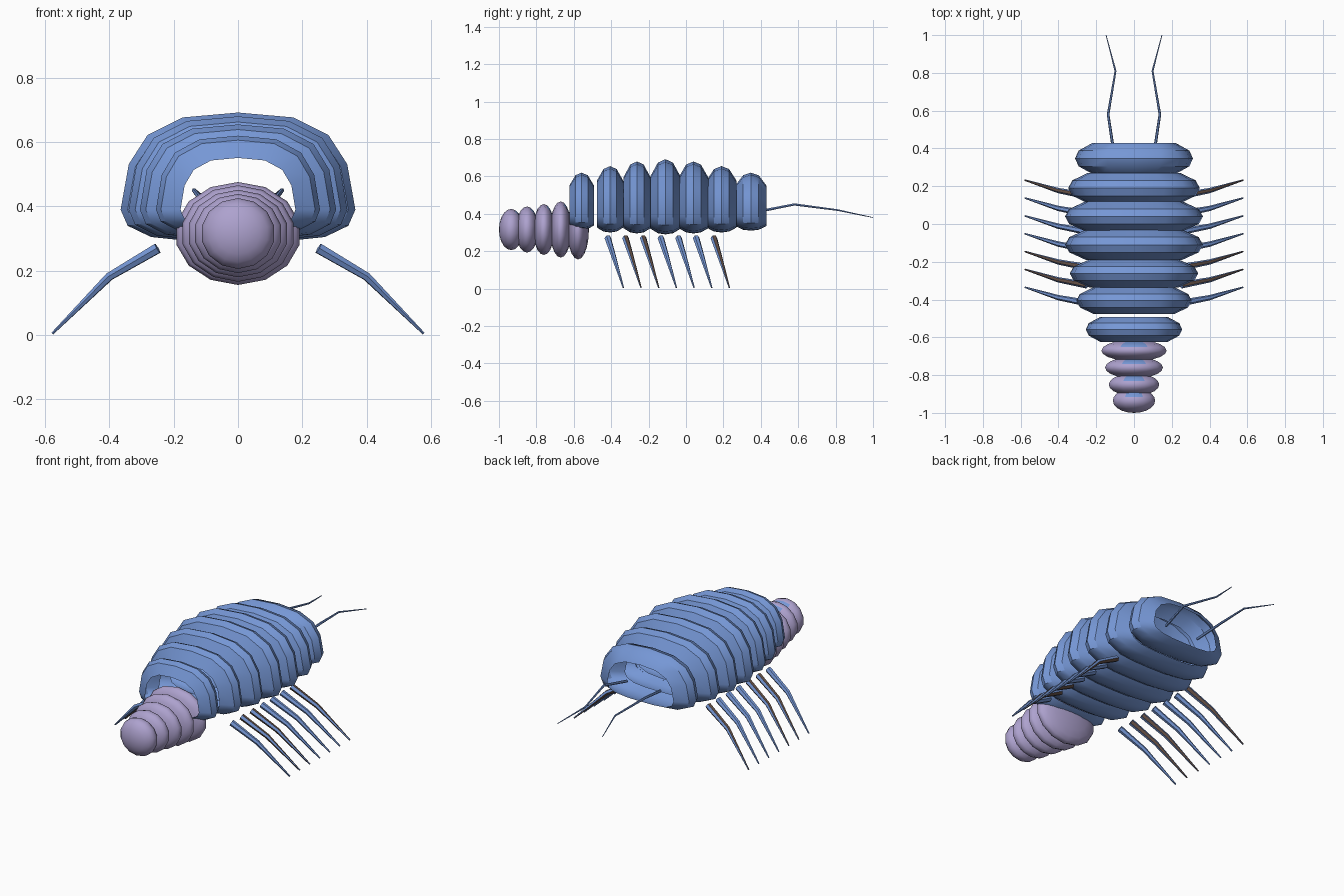
import bpy, bmesh, math
from mathutils import Vector, Matrix

cube = bpy.data.objects.get("Cube")
if cube:
    bpy.data.objects.remove(cube, do_unlink=True)


def material(name, rgb):
    m = bpy.data.materials.new(name)
    m.use_nodes = True
    m.diffuse_color = (*rgb, 1)
    m.node_tree.nodes["Principled BSDF"].inputs["Base Color"].default_value = (*rgb, 1)
    return m


BLUE = material("shell blue", (0.18, 0.31, 0.67))
LILAC = material("soft lilac", (0.42, 0.36, 0.62))
BROWN = material("dull brown", (0.13, 0.08, 0.06))


def finish(name, bm, mats, angle=35):
    bmesh.ops.recalc_face_normals(bm, faces=bm.faces)
    mesh = bpy.data.meshes.new(name)
    bm.to_mesh(mesh)
    bm.free()
    for m in mats:
        mesh.materials.append(m)
    for p in mesh.polygons:
        p.use_smooth = True
    mesh.set_sharp_from_angle(angle=math.radians(angle))
    obj = bpy.data.objects.new(name, mesh)
    bpy.context.collection.objects.link(obj)
    return obj


def loft(rings, caps=False):
    """Skin a row of closed rings that share a vertex count."""
    bm = bmesh.new()
    rows = [[bm.verts.new(p) for p in ring] for ring in rings]
    n = len(rows[0])
    for a, b in zip(rows, rows[1:]):
        for i in range(n):
            j = (i + 1) % n
            bm.faces.new((a[i], a[j], b[j], b[i])).material_index = i % 2
    if caps:
        bm.faces.new(rows[0])
        bm.faces.new(rows[-1])
    return bm


def tube(name, path, radii, sides, mats):
    """Tapered limb along a path, with bent joints."""
    pts = [Vector(p) for p in path]
    rings = []
    for i, p in enumerate(pts):
        d = pts[min(i + 1, len(pts) - 1)] - pts[max(i - 1, 0)]
        q = d.to_track_quat('Z', 'Y')
        rings.append([p + q @ Vector((radii[i] * math.cos(t), radii[i] * math.sin(t), 0))
                      for t in (k * math.tau / sides for k in range(sides))])
    finish(name, loft(rings, True), mats)


# Shell: open bulging hoops sharing one domed cross-section
half = [(0, 1), (0.47, 0.95), (0.77, 0.77), (0.93, 0.47), (1, 0),
        (0.94, -0.5), (0.74, -0.85), (0.4, -0.98), (0, -1)]
section = half + [(-x, z) for x, z in half[-2:0:-1]]
bulge = [(-1, 0.7), (-0.5, 0.94), (0, 1), (0.5, 0.94), (1, 0.7)]
MID_Z = 0.39

# centre y, half length, half width, top z, bottom z
hoops = [(-0.558, 0.066, 0.255, 0.62, 0.315),
         (-0.406, 0.071, 0.305, 0.655, 0.30),
         (-0.262, 0.073, 0.34, 0.68, 0.295),
         (-0.11, 0.08, 0.365, 0.692, 0.29),
         (0.04, 0.08, 0.365, 0.68, 0.295),
         (0.19, 0.081, 0.348, 0.655, 0.30),
         (0.347, 0.083, 0.312, 0.62, 0.31)]
for n, (y, length, width, top, bottom) in enumerate(hoops, 1):
    rings = [[(x * s * width, y + t * length,
               MID_Z + z * s * (top - MID_Z if z > 0 else MID_Z - bottom))
              for x, z in section] for t, s in bulge]
    finish(f"shell_hoop_{n}", loft(rings), [BLUE, BLUE])

# Head end: flattened balls growing toward the shell, poles along y
balls = [(-0.935, 0.065, 0.115, 0.11), (-0.85, 0.06, 0.137, 0.123),
         (-0.76, 0.057, 0.157, 0.136), (-0.67, 0.057, 0.177, 0.15),
         (-0.577, 0.058, 0.196, 0.16)]
for n, (y, ry, rx, rz) in enumerate(balls, 1):
    bm = bmesh.new()
    bmesh.ops.create_uvsphere(bm, u_segments=14, v_segments=10, radius=1)
    bm.transform(Matrix.Rotation(math.pi / 2, 4, 'X'))
    # small blue saddle on the upper rear
    for f in bm.faces:
        c = f.calc_center_median()
        f.material_index = int(n < 5 and c.z > 0.4 and 0.2 < c.y < 0.85
                               and abs(c.x) < 0.3 * c.z)
    bm.transform(Matrix.Translation((0, y, 0.316)) @ Matrix.Diagonal((rx, ry, rz, 1)))
    finish(f"head_segment_{n}", bm, [LILAC, BLUE], 60)

# Legs and tail feelers, mirrored on both sides
for side, label in ((1, "left"), (-1, "right")):
    for n in range(7):
        y = -0.418 + n * 0.0945
        second = BROWN if n in (1, 2, 6) else BLUE
        tube(f"{label}_leg_{n + 1}",
             [(side * 0.25, y, 0.27), (side * 0.4, y + 0.028, 0.182),
              (side * 0.577, y + 0.083, 0.005)],
             [0.018, 0.014, 0.004], 6, [BLUE, second])
    tube(f"{label}_tail_feeler",
         [(side * 0.11, 0.40, 0.415), (side * 0.137, 0.58, 0.45),
          (side * 0.098, 0.81, 0.42), (side * 0.148, 1.0, 0.38)],
         [0.008, 0.007, 0.005, 0.002], 6, [BLUE, BLUE])
